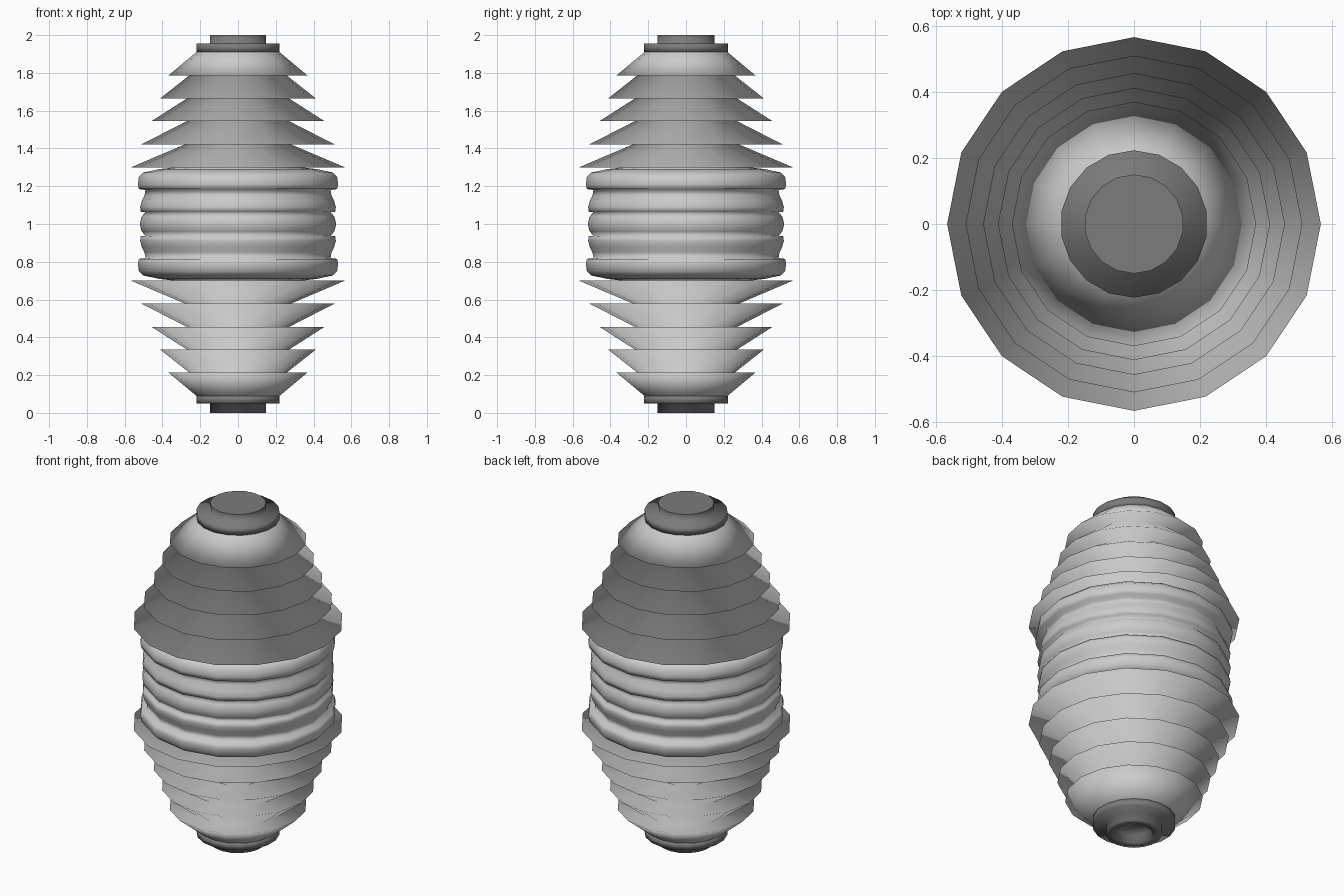
import bpy, bmesh, math

if "Cube" in bpy.data.objects:
    bpy.data.objects.remove(bpy.data.objects["Cube"])


def lathe(name, profile, sides, material=None, sharp_z=()):
    """Revolve (radius, z) points around the z axis; a zero radius closes the end."""
    bm = bmesh.new()
    rings = []
    for r, z in profile:
        if r == 0:
            rings.append([bm.verts.new((0, 0, z))] * sides)
        else:
            rings.append([bm.verts.new((r * math.cos(a), r * math.sin(a), z))
                          for a in (math.pi / 2 + 2 * math.pi * i / sides for i in range(sides))])
    for lo, hi in zip(rings, rings[1:]):
        for i in range(sides):
            j = (i + 1) % sides
            bm.faces.new(list(dict.fromkeys((lo[i], lo[j], hi[j], hi[i]))))
    bmesh.ops.recalc_face_normals(bm, faces=bm.faces)
    # Smooth all over, apart from the rings that should stay crisp
    for f in bm.faces:
        f.smooth = True
    for e in bm.edges:
        on_rim = all(v.co.xy.length > 0.01 for v in e.verts)
        if on_rim and any(all(abs(v.co.z - z) < 1e-4 for v in e.verts) for z in sharp_z):
            e.smooth = False
    mesh = bpy.data.meshes.new(name)
    bm.to_mesh(mesh)
    bm.free()
    if material:
        mesh.materials.append(material)
    obj = bpy.data.objects.new(name, mesh)
    bpy.context.collection.objects.link(obj)
    return obj


dark = bpy.data.materials.new("dark_cap")
dark.diffuse_color = (0.2, 0.2, 0.2, 1)
dark.use_nodes = True
dark.node_tree.nodes["Principled BSDF"].inputs["Base Color"].default_value = dark.diffuse_color

# Lower half: flared pleats, each a cone with a flat upper face
rims = [(0.37, 0.215), (0.412, 0.335), (0.457, 0.455), (0.51, 0.578), (0.566, 0.70)]
roots = [0.26, 0.27, 0.27, 0.28, 0.34]
lower = [(0.22, 0.09)]
for (r, z), root in zip(rims, roots):
    lower += [(r, z), (root, z)]

# Lower half: rounded bellows folds up to the middle fold
lower += [(0.42, 0.71), (0.50, 0.727), (0.525, 0.75), (0.53, 0.79), (0.525, 0.815),
          (0.49, 0.82), (0.495, 0.85), (0.51, 0.88), (0.518, 0.91), (0.515, 0.935),
          (0.49, 0.938), (0.51, 0.96), (0.52, 1.0)]

# Mirror the half profile about z = 1 for the whole shade
upper = [(r, 2 - z) for r, z in reversed(lower[:-1])]
lathe("lantern_shade", lower + upper, 16)

# End caps: wide collar plus a narrow stub; the lower stub is recessed
lathe("top_cap", [(0, 1.91), (0.223, 1.91), (0.223, 1.955), (0.15, 1.955), (0.15, 2.0), (0, 2.0)],
      18, dark, sharp_z=[2.0])
lathe("bottom_cap", [(0, 0.09), (0.223, 0.09), (0.223, 0.05), (0.15, 0.05), (0.15, 0),
                     (0.10, 0), (0.10, 0.05), (0, 0.05)], 18, dark)
